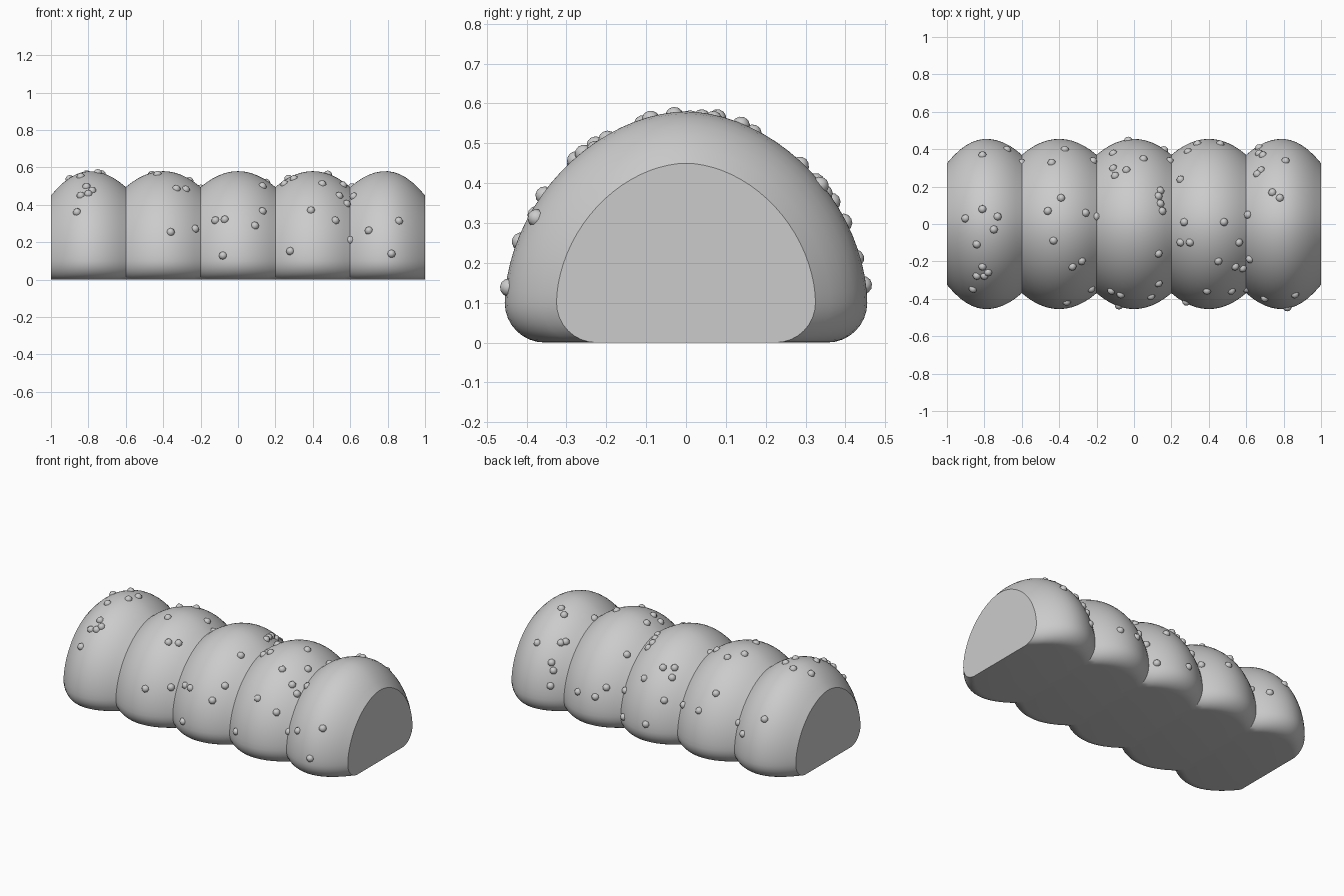
import bpy
import bmesh
import math
from mathutils import Matrix, Vector

cube = bpy.data.objects.get("Cube")
if cube:
    bpy.data.objects.remove(cube)

# Single plain grey material
grey = bpy.data.materials.new("plain grey")
grey.use_nodes = True
colour = (0.6, 0.6, 0.6, 1)
grey.diffuse_color = colour
grey.node_tree.nodes["Principled BSDF"].inputs["Base Color"].default_value = colour

HALF_WIDTH, HEIGHT, BASE, POWER = 0.455, 0.58, 0.1, 1.85
SEAM, END_INSET, LOBE, PEAK = 0.085, 0.13, 0.4, 0.79


def inset(x):
    """How far the skin is drawn in from the fullest section at x."""
    x = abs(x)
    if x > PEAK:
        return END_INSET * ((x - PEAK) / (1 - PEAK)) ** 2
    if x > 0.6:
        return SEAM * ((PEAK - x) / (PEAK - 0.6)) ** 2
    centre = round(x / LOBE) * LOBE
    return SEAM * ((x - centre) / (LOBE / 2)) ** 2


def skin_point(x, y):
    """Point on the upper skin above (x, y)."""
    d = inset(x)
    ratio = min(abs(y) / (HALF_WIDTH - d), 0.998)
    rise = (1 - ratio ** POWER) ** (1 / POWER)
    return Vector((x, math.copysign(ratio * (HALF_WIDTH - d), y),
                   BASE + (HEIGHT - d - BASE) * rise))


def skin_normal(x, y):
    """Outward direction, from the gradient of the section curve."""
    p, d = skin_point(x, y), inset(x)
    w, h = HALF_WIDTH - d, HEIGHT - d - BASE
    ny = (abs(p.y) / w) ** (POWER - 1) / w
    nz = ((p.z - BASE) / h) ** (POWER - 1) / h
    return Vector((0, math.copysign(ny, y), nz)).normalized()


def section(x, arch_steps=40, corner_steps=8):
    """Arched outline with rounded lower corners and a flat bottom."""
    d = inset(x)
    w, h = HALF_WIDTH - d, HEIGHT - d - BASE
    outline = []
    for i in range(arch_steps + 1):
        a = math.pi * i / arch_steps
        c, s = math.cos(a), max(math.sin(a), 0)
        y = math.copysign(abs(c) ** (2 / POWER), c) * w
        outline.append((x, y, BASE + h * s ** (2 / POWER)))
    corner = [(w - BASE * (1 - math.cos(a)), BASE * (1 - math.sin(a)))
              for a in (math.pi / 2 * i / corner_steps for i in range(1, corner_steps + 1))]
    outline += [(x, -y, z) for y, z in corner]
    outline += [(x, y, z) for y, z in reversed(corner)]
    return outline


def finish(name, bm, angle):
    mesh = bpy.data.meshes.new(name)
    bmesh.ops.recalc_face_normals(bm, faces=bm.faces)
    bm.to_mesh(mesh)
    bm.free()
    mesh.materials.append(grey)
    obj = bpy.data.objects.new(name, mesh)
    bpy.context.collection.objects.link(obj)
    bpy.ops.object.select_all(action="DESELECT")
    obj.select_set(True)
    bpy.context.view_layer.objects.active = obj
    bpy.ops.object.shade_smooth_by_angle(angle=math.radians(angle))
    return obj


# Lobed body: sections lofted along x, with creases at the seams
bm = bmesh.new()
steps = 60
rings = [[bm.verts.new(p) for p in section(-1 + 2 * i / steps)] for i in range(steps + 1)]
for a, b in zip(rings, rings[1:]):
    for i in range(len(a)):
        j = (i + 1) % len(a)
        bm.faces.new((a[i], a[j], b[j], b[i]))
bm.faces.new(rings[0])
bm.faces.new(rings[-1])
finish("lobed_body", bm, 30)

# Seed positions on the crust, in hundredths of a unit
seeds = {
    "first": [(-81, 37), (-68, 40), (-90, 3), (-81, 8), (-73, 4), (-75, -3), (-84, -11),
              (-81, -23), (-84, -28), (-78, -26), (-80, -28), (-86, -35), (-60, 33)],
    "second": [(-44, 33), (-37, 40), (-22, 34), (-46, 7), (-39, 14), (-26, 6), (-20, 4),
               (-43, -9), (-28, -20), (-33, -23), (-36, -42), (-23, -35)],
    "middle": [(-11, 38), (-3, 45), (5, 35), (-11, 30), (-4, 29), (-10, 26), (14, 18),
               (13, 15), (14, 11), (15, 7), (13, -16), (13, -32), (9, -39), (-12, -36),
               (-7, -38), (-8, -44), (16, 40), (19, 34)],
    "fourth": [(29, 39), (34, 43), (46, 43), (25, 24), (27, 1), (48, 1), (25, -10),
               (30, -10), (45, -20), (56, -10), (54, -23), (58, -24), (39, -36),
               (52, -36), (28, -42), (61, 5), (62, -19), (60, -35)],
    "last": [(67, 41), (69, 37), (67, 38), (68, 29), (66, 27), (81, 34), (74, 17),
             (78, 14), (70, -40), (86, -38), (82, -45)],
}
RADIUS, SINK = 0.023, 0.006
for label, spots in seeds.items():
    bm = bmesh.new()
    for sx, sy in spots:
        x, y = sx / 100, sy / 100
        normal = skin_normal(x, y)
        place = Matrix.Translation(skin_point(x, y) - normal * SINK)
        turn = normal.to_track_quat("Z", "Y").to_matrix().to_4x4()
        bmesh.ops.create_uvsphere(bm, u_segments=8, v_segments=6, radius=RADIUS,
                                  matrix=place @ turn)
    finish(label + "_lobe_seeds", bm, 60)
